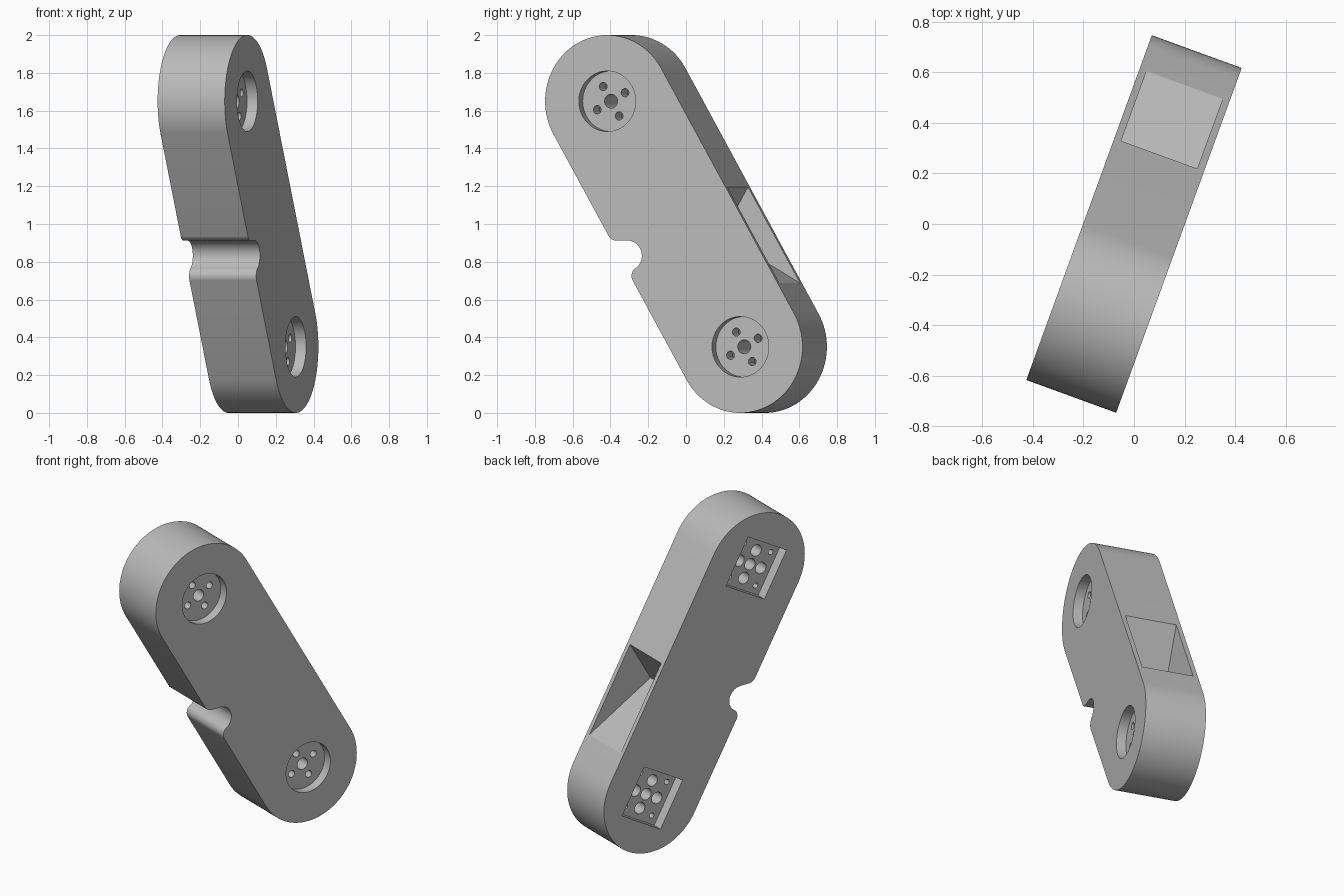
import bpy, bmesh
from math import sin, cos, radians
from mathutils import Matrix, Vector

if "Cube" in bpy.data.objects:
    bpy.data.objects.remove(bpy.data.objects["Cube"], do_unlink=True)

HALF = 0.189                       # half thickness of the link
TURN = Matrix.Rotation(radians(-20), 4, 'Z')
PIVOTS = [(-0.375, 1.65), (0.375, 0.35)]

grey = bpy.data.materials.new("plain_grey")
grey.use_nodes = True
colour = (0.5, 0.5, 0.5, 1)
grey.diffuse_color = colour
grey.node_tree.nodes["Principled BSDF"].inputs["Base Color"].default_value = colour


def arc(centre, radius, start, end, steps):
    angles = [radians(start + (end - start) * i / steps) for i in range(steps + 1)]
    return [(centre[0] + radius * cos(t), centre[1] + radius * sin(t)) for t in angles]


def circle(centre, radius, steps=40):
    return arc(centre, radius, 0, 360, steps)[:-1]


def prism(name, outline, near, far):
    """Extrude a side outline across the thickness, then turn it about z."""
    bm = bmesh.new()
    face = bm.faces.new([bm.verts.new((near, y, z)) for y, z in outline])
    top = bmesh.ops.extrude_face_region(bm, geom=[face])
    moved = [v for v in top["geom"] if isinstance(v, bmesh.types.BMVert)]
    bmesh.ops.translate(bm, verts=moved, vec=(far - near, 0, 0))
    bmesh.ops.recalc_face_normals(bm, faces=bm.faces)
    bm.transform(TURN)
    mesh = bpy.data.meshes.new(name)
    bm.to_mesh(mesh)
    bm.free()
    mesh.materials.append(grey)
    obj = bpy.data.objects.new(name, mesh)
    bpy.context.collection.objects.link(obj)
    return obj


# Rounded link body with a filleted notch in its lower edge
outline = arc(PIVOTS[0], 0.35, 30, 210, 48)
outline += arc((-0.324, 0.962), 0.05, 210, 270, 8)
outline += arc((-0.26, 0.832), 0.08, 90, -56, 20)
outline += arc((-0.188, 0.725), 0.05, 124, 210, 10)
outline += arc(PIVOTS[1], 0.35, 210, 390, 48)
link = prism("link_body", outline, -HALF, HALF)
bpy.context.view_layer.objects.active = link
link.select_set(True)


def cut(outline, near, far):
    cutter = prism("cutter", outline, near, far)
    cutter.hide_render = True
    mod = link.modifiers.new("cut", 'BOOLEAN')
    mod.operation = 'DIFFERENCE'
    mod.solver = 'EXACT'
    mod.object = cutter
    bpy.ops.object.modifier_apply(modifier=mod.name)
    bpy.data.objects.remove(cutter, do_unlink=True)


# Wedge pocket in the upper edge
apex = Vector((0.144, 0.941))
corners = [Vector((0.291, 1.196)), Vector((0.585, 0.687))]
cut([apex] + [apex + (c - apex) * 1.15 for c in corners], -0.16, 0.16)

for pivot in PIVOTS:
    # Round recess on one face, square recess on the other
    cut(circle(pivot, 0.16, 64), HALF - 0.06, HALF + 0.05)
    cut(arc(pivot, 0.226, 75, 345, 3), -HALF - 0.05, -HALF + 0.065)
    # Centre bore
    cut(circle(pivot, 0.037, 32), -0.3, 0.3)
    # Counterbored screw holes and small corner holes
    for spot in arc(pivot, 0.09, 30, 300, 3):
        cut(circle(spot, 0.022, 24), -0.3, 0.3)
        cut(circle(spot, 0.037, 32), -0.3, 0.03)
    for spot in arc(pivot, 0.155, 75, 345, 3):
        cut(circle(spot, 0.017, 20), -0.3, -0.04)

bpy.ops.object.shade_smooth_by_angle(angle=radians(30))
